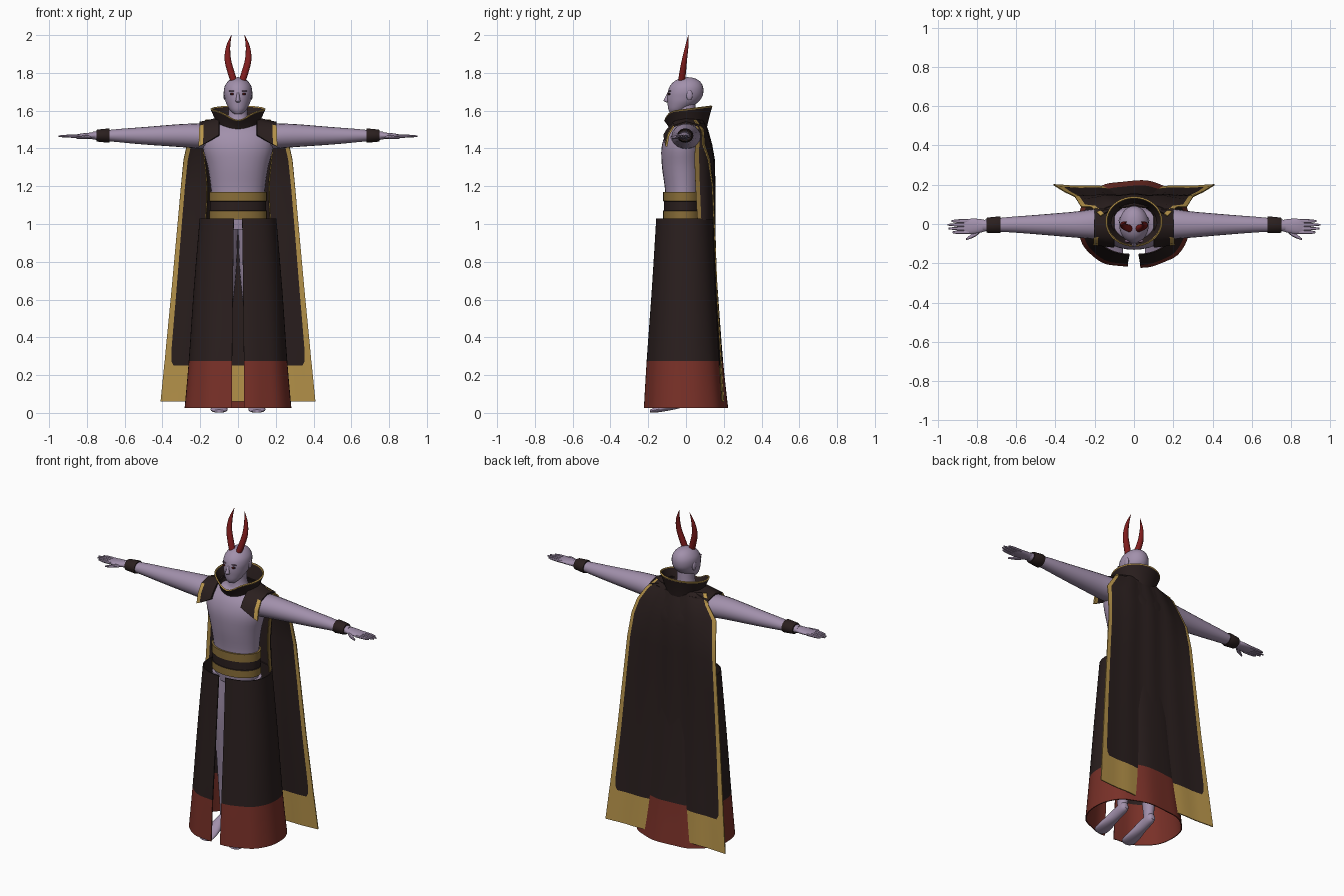
import bpy, bmesh, math
from mathutils import Matrix

cube = bpy.data.objects.get("Cube")
if cube:
    bpy.data.objects.remove(cube, do_unlink=True)


def material(name, r, g, b):
    m = bpy.data.materials.new(name)
    m.use_nodes = True
    m.diffuse_color = (r, g, b, 1)
    bsdf = next(n for n in m.node_tree.nodes if n.type == 'BSDF_PRINCIPLED')
    bsdf.inputs["Base Color"].default_value = (r, g, b, 1)
    bsdf.inputs["Roughness"].default_value = 0.8
    return m


SKIN = material("lilac skin", 0.36, 0.28, 0.41)
BROWN = material("dark brown cloth", 0.023, 0.0135, 0.013)
GOLD = material("gold trim", 0.48, 0.30, 0.07)
SASH = material("dull gold sash", 0.25, 0.155, 0.04)
RED = material("red hem", 0.19, 0.03, 0.021)
HORN = material("crimson horn", 0.22, 0.012, 0.012)
DARK = material("dark eye", 0.03, 0.012, 0.015)
SHADE = material("mauve lip", 0.17, 0.10, 0.16)


def finish(name, bm, mats, thickness=0):
    bmesh.ops.recalc_face_normals(bm, faces=bm.faces)
    me = bpy.data.meshes.new(name)
    bm.to_mesh(me)
    bm.free()
    for m in mats:
        me.materials.append(m)
    ob = bpy.data.objects.new(name, me)
    bpy.context.collection.objects.link(ob)
    bpy.ops.object.select_all(action='DESELECT')
    ob.select_set(True)
    bpy.context.view_layer.objects.active = ob
    if thickness:
        mod = ob.modifiers.new("thickness", 'SOLIDIFY')
        mod.thickness = thickness
        mod.offset = 0
        bpy.ops.object.modifier_apply(modifier=mod.name)
    bpy.ops.object.shade_smooth_by_angle(angle=math.radians(42))
    return ob


def grid(name, rows, mats, closed=True, cap=True, pick=None, thickness=0):
    """Skin rows of points; pick(row, column) gives the material index."""
    bm = bmesh.new()
    vs = [[bm.verts.new(p) for p in row] for row in rows]
    n = len(rows[0])
    for i in range(len(rows) - 1):
        for j in range(n if closed else n - 1):
            k = (j + 1) % n
            f = bm.faces.new((vs[i][j], vs[i][k], vs[i + 1][k], vs[i + 1][j]))
            f.material_index = pick(i, j) if pick else 0
    if closed and cap:
        bm.faces.new(vs[0])
        bm.faces.new(vs[-1])
    return finish(name, bm, mats, thickness)


def spline(keys, steps=4):
    """Catmull-Rom blend between key tuples."""
    out = []
    for i in range(len(keys) - 1):
        a, b = keys[max(i - 1, 0)], keys[i]
        c, d = keys[i + 1], keys[min(i + 2, len(keys) - 1)]
        for s in range(steps):
            t = s / steps
            out.append(tuple(
                q + 0.5 * t * (r - p + t * (2*p - 5*q + 4*r - w + t * (3*(q - r) + w - p)))
                for p, q, r, w in zip(a, b, c, d)))
    return out + [keys[-1]]


def ring(axis, pos, c1, c2, r1, r2, n=20):
    """Ellipse across an axis, at pos along it."""
    pts = []
    for j in range(n):
        a = math.tau * j / n
        p = [c1 + r1 * math.cos(a), c2 + r2 * math.sin(a)]
        p.insert("xyz".index(axis), pos)
        pts.append(p)
    return pts


def loft(name, axis, keys, mat, n=20, steps=4):
    return grid(name, [ring(axis, *k, n=n) for k in spline(keys, steps)], [mat])


def ball(name, centre, radii, mat):
    bm = bmesh.new()
    bmesh.ops.create_uvsphere(bm, u_segments=16, v_segments=10, radius=1,
                              matrix=Matrix.Translation(centre) @ Matrix.Diagonal((*radii, 1)))
    return finish(name, bm, [mat])


# Torso, neck and head: (z, x, y, rx, ry)
loft("torso", 'z', [(0.97, 0, -.01, .13, .09), (1.05, 0, -.015, .14, .095),
                    (1.17, 0, -.015, .142, .095), (1.3, 0, -.02, .16, .107),
                    (1.4, 0, -.02, .185, .11), (1.47, 0, -.012, .18, .098),
                    (1.52, 0, 0, .135, .075), (1.55, 0, 0, .06, .055),
                    (1.64, 0, 0, .048, .05)], SKIN, 28)
loft("head", 'z', [(1.582, 0, -.057, .02, .024), (1.605, 0, -.043, .044, .05),
                   (1.64, 0, -.02, .063, .078), (1.67, 0, -.008, .071, .092),
                   (1.70, 0, -.002, .075, .094), (1.73, 0, .002, .070, .087),
                   (1.756, 0, .006, .052, .067), (1.772, 0, .008, .028, .036),
                   (1.777, 0, .008, .004, .005)], SKIN, 28)
loft("nose", 'z', [(1.70, 0, -.088, .006, .008), (1.665, 0, -.1, .01, .014),
                   (1.652, 0, -.102, .013, .016), (1.643, 0, -.093, .008, .010)], SKIN, 12)
ball("mouth", (0, -.088, 1.626), (.019, .008, .003), SHADE)

# Mirrored body parts
for s, side in ((1, "left"), (-1, "right")):
    ball(side + "_eye", (s * .031, -.088, 1.688), (.012, .008, .006), DARK)
    ball(side + "_iris", (s * .031, -.0935, 1.688), (.005, .004, .005), HORN)
    ball(side + "_brow", (s * .031, -.086, 1.704), (.018, .008, .003), SHADE)
    ball(side + "_ear", (s * .069, .018, 1.682), (.009, .017, .027), SKIN)
    loft(side + "_horn", 'z', [(1.745, s * .018, -.025, .018, .018),
                               (1.80, s * .036, -.018, .019, .018),
                               (1.87, s * .054, -.008, .017, .014),
                               (1.94, s * .052, .004, .011, .009),
                               (2.0, s * .035, .013, .001, .001)], HORN, 14)
    # Arm and hand: (x, y, z, ry, rz)
    loft(side + "_arm", 'x', [(s * .1, 0, 1.46, .08, .065), (s * .2, 0, 1.465, .076, .066),
                              (s * .3, -.003, 1.468, .066, .061), (s * .5, -.003, 1.467, .049, .046),
                              (s * .62, -.003, 1.468, .04, .036), (s * .7, -.005, 1.468, .034, .028),
                              (s * .77, -.008, 1.468, .028, .02)], SKIN)
    loft(side + "_palm", 'x', [(s * .75, -.008, 1.468, .027, .019), (s * .79, -.01, 1.467, .036, .016),
                               (s * .83, -.012, 1.466, .039, .013), (s * .865, -.012, 1.465, .033, .007)], SKIN)
    for k, tip in enumerate((.925, .945, .95, .93)):
        y = -.042 + .019 * k
        loft(f"{side}_finger_{k + 1}", 'x', [(s * .84, y, 1.465, .010, .009),
                                             (s * .9, y, 1.465, .009, .008),
                                             (s * tip, y, 1.465, .004, .004)], SKIN, 8, 2)
    loft(side + "_thumb", 'x', [(s * .775, -.025, 1.464, .012, .011), (s * .81, -.052, 1.46, .014, .010),
                                (s * .855, -.078, 1.456, .005, .005)], SKIN, 8, 3)
    loft(side + "_wristband", 'x', [(s * .68, -.004, 1.468, .041, .036), (s * .685, -.004, 1.468, .043, .038),
                                    (s * .745, -.006, 1.468, .039, .032), (s * .75, -.006, 1.468, .036, .03)],
         BROWN, 20, 1)
    # Leg and pointed foot
    loft(side + "_leg", 'z', [(.065, s * .097, .012, .027, .03), (.12, s * .095, .014, .029, .034),
                              (.3, s * .09, .018, .047, .052), (.5, s * .084, -.005, .05, .055),
                              (.75, s * .08, -.01, .072, .08), (1.0, s * .075, -.01, .075, .085)], SKIN)
    loft(side + "_foot", 'y', [(.05, s * .097, .075, .012, .016), (.03, s * .097, .074, .027, .03),
                               (-.04, s * .098, .056, .032, .033), (-.12, s * .1, .027, .043, .02),
                               (-.17, s * .1, .014, .043, .013), (-.19, s * .1, .010, .025, .007)], SKIN)

# Sash in three bands
grid("sash", [ring('z', z, 0, -.015, rx, ry, 32) for z, rx, ry in
              ((1.025, .153, .106), (1.07, .153, .106), (1.072, .149, .102),
               (1.12, .149, .102), (1.122, .153, .106), (1.17, .153, .106))],
     [SASH, BROWN], pick=lambda i, j: int(i in (1, 2, 3)))

# Long skirt, open down the front, red at the hem
skirt_keys = [(1.03, .2, -.155, .14, .022), (.65, .232, -.178, .165, .027),
              (.275, .258, -.204, .192, .031), (.025, .28, -.218, .218, .032)]
skirt_rows = []
for z, rx, front, back, gap in spline(skirt_keys, 4):
    start = math.asin((gap / rx) ** (1 / .85))
    row = []
    for j in range(65):
        a = start + (math.tau - 2 * start) * j / 64
        sx, cy = math.sin(a), math.cos(a)
        fold = 1 + .018 * (1.03 - z) * math.sin(9 * a)
        x = rx * math.copysign(abs(sx) ** .85, sx)
        y = (front if cy > 0 else back) * abs(cy) ** .85
        row.append((x, y * fold, z))
    skirt_rows.append(row)
grid("skirt", skirt_rows, [BROWN, RED], closed=False, thickness=.006,
     pick=lambda i, j: int(i >= 8))

# Vest across the back, gold at its front edges: (z, half width, edge y, back y)
vest_rows = []
for z, rx, edge, back in spline([(1.53, .165, .05, .10), (1.44, .185, .052, .125), (1.36, .18, .045, .144),
                                 (1.2, .166, .05, .146), (1.02, .172, .06, .146)], 3):
    vest_rows.append([(rx * math.sin(a), edge + (back - edge) * math.cos(a) ** .7, z)
                      for a in (math.pi * (k / 24 - .5) * .9999 for k in range(25))])
grid("vest_back", vest_rows, [BROWN, SASH], closed=False, thickness=.006,
     pick=lambda i, j: int(j in (0, 23)))

# Cape hanging flat behind: (z, half width, edge y, centre y, border start)
cape_keys = [(1.55, .17, .04, .09, .9), (1.5, .215, .085, .11, .91), (1.42, .27, .088, .132, .92),
             (1.34, .288, .118, .146, .925), (1.2, .302, .14, .149, .93), (1.0, .32, .149, .148, .93),
             (.65, .352, .164, .158, .925), (.33, .383, .183, .175, .92), (.275, .388, .186, .178, .91),
             (.25, .391, .188, .179, .87), (.06, .41, .2, .189, .87)]
cape_rows = []
for z, half, edge, centre, border in cape_keys:
    us = [-1] + [border * (k / 10 - 1) for k in range(21)] + [1]
    cape_rows.append([(half * u, edge + (centre - edge) * (1 - abs(u) ** 2.5)
                       + .004 * math.cos(4 * math.pi * u) * (1 - u * u), z) for u in us])
grid("cape", cape_rows, [BROWN, GOLD], closed=False, thickness=.006,
     pick=lambda i, j: int(j in (0, 21) or i == len(cape_keys) - 2))

# Shoulder mantle draped front to back, gold at the outer front and back edge
inner = [(.10, 1.50), (.07, 1.55), (0, 1.56), (-.06, 1.54), (-.098, 1.50), (-.116, 1.47)]
outer = [(.095, 1.46), (.075, 1.518), (0, 1.537), (-.065, 1.518), (-.093, 1.47), (-.104, 1.41)]
for s, side in ((1, "left"), (-1, "right")):
    rows = []
    for t, x in ((0, .10), (.45, .14), (.82, .176), (1, .198)):
        rows.append([(s * (x + .01 * t * k / 5), a[0] + (b[0] - a[0]) * t, a[1] + (b[1] - a[1]) * t)
                     for k, (a, b) in enumerate(zip(inner, outer))])
    grid(side + "_mantle", rows, [BROWN, GOLD], closed=False, thickness=.01,
         pick=lambda i, j: int(i == 2 and j in (0, 3, 4)))

# Flared collar, dipped at the throat, thin gold rim
collar_rows = []
for t in (0, .3, .6, .95, 1):
    row = []
    for j in range(40):
        a = math.tau * j / 40
        dip = .045 * max(0, math.cos(a)) ** 8
        top = 1.61 - .016 * math.cos(a) - dip
        flare = t ** 1.2
        row.append(((.1 + .042 * flare) * math.sin(a),
                    .012 - (.093 + .031 * flare) * math.cos(a),
                    1.5 + (top - 1.5) * t))
    collar_rows.append(row)
grid("collar", collar_rows, [BROWN, GOLD], cap=False, thickness=.008,
     pick=lambda i, j: int(i == 3))
